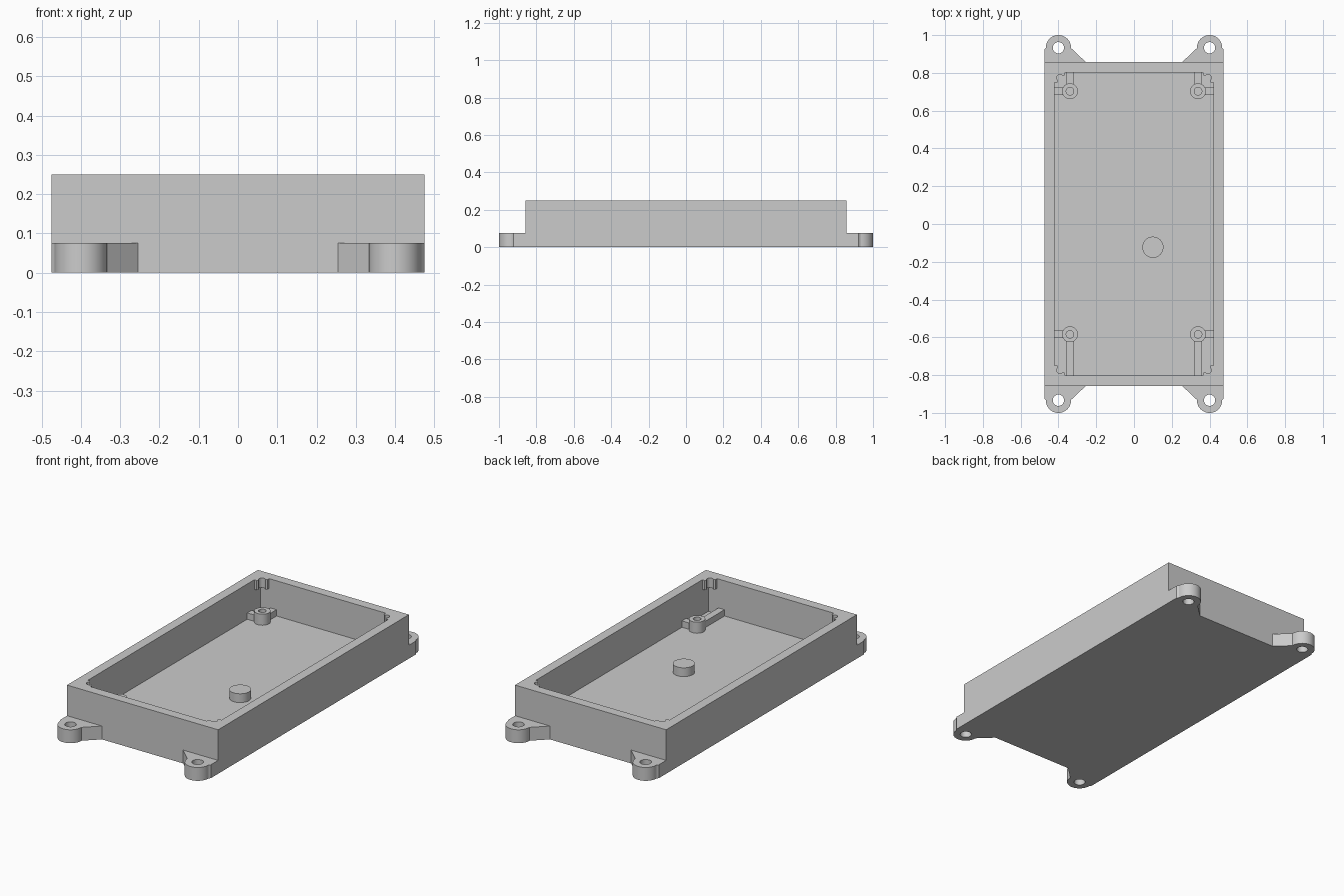
import bpy, bmesh
from math import sin, cos, radians, pi

if "Cube" in bpy.data.objects:
    bpy.data.objects.remove(bpy.data.objects["Cube"])

X, Y, H = 0.475, 0.857, 0.25      # outer half sizes and height
WALL, FLOOR = 0.054, 0.05
IX, IY = X - WALL, Y - WALL       # inner half sizes


def arc(cx, cy, r, a0, a1, n):
    return [(cx + r * cos(radians(a0 + (a1 - a0) * i / n)),
             cy + r * sin(radians(a0 + (a1 - a0) * i / n))) for i in range(n + 1)]


def circle(cx, cy, r, n=40):
    return arc(cx, cy, r, 0, 360, n)[:-1]


def plate(name, loops, z0, z1):
    """Extrude a flat outline (further loops become holes) from z0 to z1."""
    cu = bpy.data.curves.new(name, 'CURVE')
    cu.dimensions = '2D'
    cu.fill_mode = 'BOTH'
    cu.extrude = (z1 - z0) / 2
    for pts in loops:
        sp = cu.splines.new('POLY')
        sp.points.add(len(pts) - 1)
        for p, (x, y) in zip(sp.points, pts):
            p.co = (x, y, 0, 1)
        sp.use_cyclic_u = True
    tmp = bpy.data.objects.new(name + "_outline", cu)
    bpy.context.collection.objects.link(tmp)
    bpy.context.view_layer.update()
    dg = bpy.context.evaluated_depsgraph_get()
    me = bpy.data.meshes.new_from_object(tmp.evaluated_get(dg))
    bpy.data.objects.remove(tmp)
    bm = bmesh.new()
    bm.from_mesh(me)
    bmesh.ops.remove_doubles(bm, verts=bm.verts, dist=1e-5)
    bmesh.ops.translate(bm, verts=bm.verts, vec=(0, 0, (z0 + z1) / 2))
    bmesh.ops.recalc_face_normals(bm, faces=bm.faces)
    bm.to_mesh(me)
    bm.free()
    ob = bpy.data.objects.new(name, me)
    bpy.context.collection.objects.link(ob)
    bpy.ops.object.select_all(action='DESELECT')
    ob.select_set(True)
    bpy.context.view_layer.objects.active = ob
    bpy.ops.object.shade_smooth_by_angle(angle=radians(30))
    return ob


def rect(x0, x1, y0, y1):
    return [(x0, y0), (x1, y0), (x1, y1), (x0, y1)]


# open tray: a block whose inset top face is pushed down to the floor
bm = bmesh.new()
bmesh.ops.create_cube(bm, size=1)
for v in bm.verts:
    v.co = (v.co.x * 2 * X, v.co.y * 2 * Y, (v.co.z + 0.5) * H)
top = max(bm.faces, key=lambda f: f.calc_center_median().z)
bmesh.ops.inset_region(bm, faces=[top], thickness=WALL, use_even_offset=True)
down = bmesh.ops.extrude_face_region(bm, geom=[top])
for v in down['geom']:
    if isinstance(v, bmesh.types.BMVert):
        v.co.z = FLOOR
if top.is_valid:
    bmesh.ops.delete(bm, geom=[top], context='FACES_ONLY')
bmesh.ops.recalc_face_normals(bm, faces=bm.faces)
me = bpy.data.meshes.new("tray")
bm.to_mesh(me)
bm.free()
bpy.context.collection.objects.link(bpy.data.objects.new("tray", me))

# round button on the floor
plate("floor_button", [circle(0.1, -0.123, 0.056)], FLOOR, 0.1)

for sx in (-1, 1):
    for sy in (-1, 1):
        def m(pts):
            return [(sx * x, sy * y) for x, y in pts]

        # mounting ear with screw hole
        cx, cy, r = 0.4, 0.933, 0.067
        ear = ([(0.255, Y), (X, Y), (X, 0.922), (cx + r, 0.933)]
               + arc(cx, cy, r, 0, 180, 24)[1:] + [(cx - r, 0.931)])
        plate("mounting_ear", [m(ear), m(circle(cx, cy, 0.03))], 0, 0.076)

        # grooved lug in the upper inside corner
        groove = arc(0.03, 0.03, 0.018, -30, -240, 16)
        lug = [(0, 0), (0.055, 0), (0.055, 0.015)] + groove + [(0.015, 0.055), (0, 0.055)]
        plate("corner_lug", [m([(IX - u, IY - v) for u, v in lug])], 0.195, H)

        # hollow standoff with two ribs running to the walls
        px, py = 0.339, 0.703 if sy > 0 else 0.584
        plate("standoff", [m(circle(px, py, 0.042)), m(circle(px, py, 0.02))], FLOOR, 0.113)
        plate("side_rib", [m(rect(px + 0.032, IX, py - 0.019, py + 0.019))], FLOOR, 0.086)
        plate("end_rib", [m(rect(px - 0.019, px + 0.019, py + 0.032, IY))], FLOOR, 0.086)
